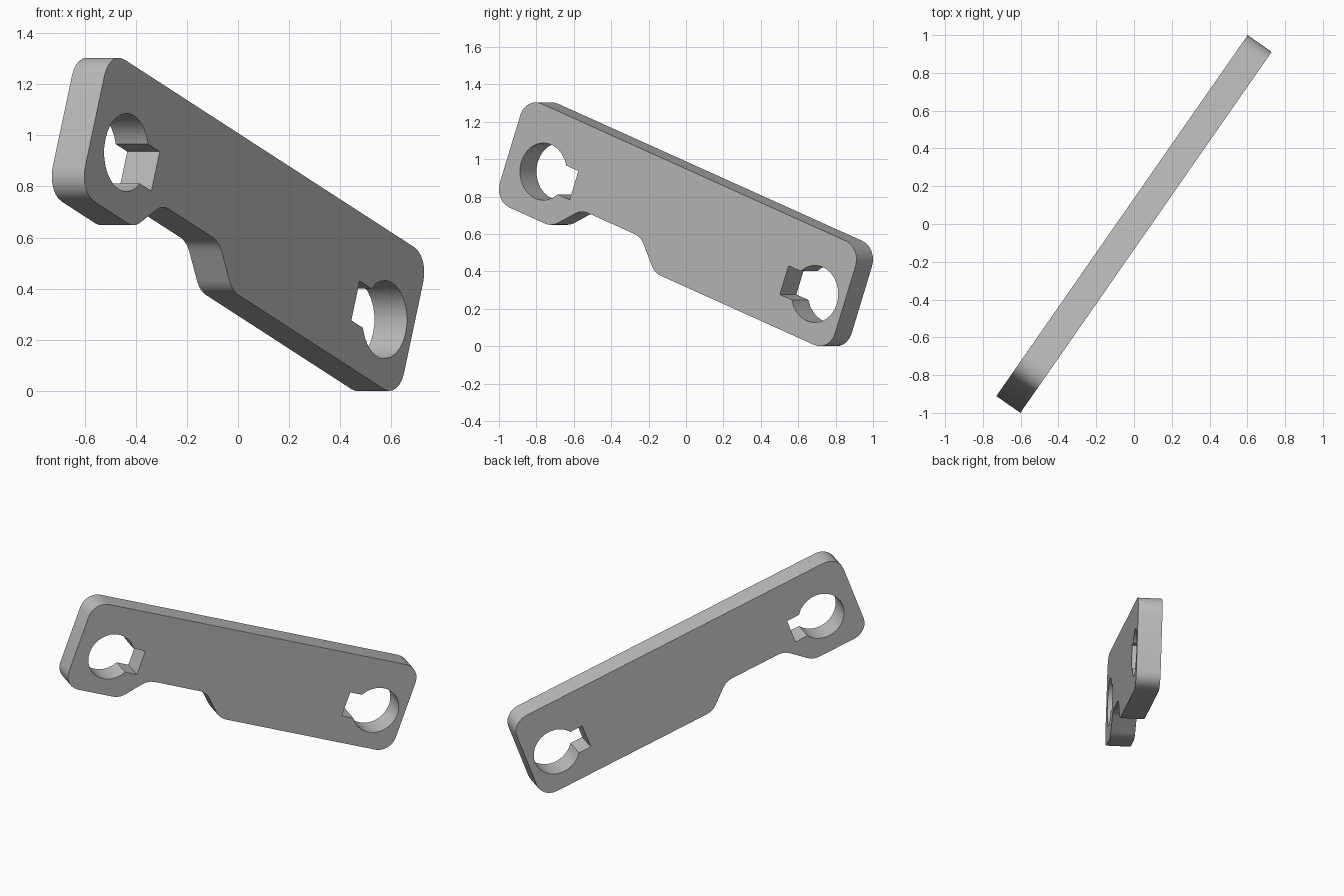
import bpy
import bmesh
from math import radians, cos, sin, asin, tan
from mathutils import Matrix, Vector

cube = bpy.data.objects.get("Cube")
if cube:
    bpy.data.objects.remove(cube, do_unlink=True)

THICKNESS = 0.155
LEFT, RIGHT, BOTTOM, TOP = -1.397, 0.931, 0.32, 0.913
HOLE_Q, HOLE_R, SLOT_HALF, SLOT_REACH = 0.577, 0.153, 0.082, 0.213


def rounded(corners, radius, step=radians(15)):
    """Replace every corner of a closed outline with an arc."""
    pts = []
    for i, c in enumerate(corners):
        p = Vector(c)
        a = (Vector(corners[i - 1]) - p).normalized()
        b = (Vector(corners[(i + 1) % len(corners)]) - p).normalized()
        turn = radians(180) - a.angle(b)
        start = p + a * radius * tan(turn / 2)
        centre = p + (a + b).normalized() * radius / cos(turn / 2)
        spoke = start - centre
        sign = 1 if (-a).cross(b) > 0 else -1
        n = max(2, round(turn / step))
        for k in range(n + 1):
            pts.append(centre + Matrix.Rotation(sign * turn * k / n, 2) @ spoke)
    return pts


def keyhole(p, side, segments=22):
    """Round hole with a square slot pointing along side (+1 or -1)."""
    gap = asin(SLOT_HALF / HOLE_R)
    pts = []
    for k in range(segments + 1):
        t = gap + (radians(360) - 2 * gap) * k / segments
        pts.append((p + side * HOLE_R * cos(t), HOLE_Q + HOLE_R * sin(t)))
    for q in (-SLOT_HALF, SLOT_HALF):
        pts.append((p + side * SLOT_REACH, HOLE_Q + q))
    return pts


# Outline with the notch in the lower edge, and the two keyholes
outline = rounded([(LEFT, BOTTOM), (-1.0, BOTTOM), (-0.848, 0.47),
                   (-0.435, 0.47), (-0.285, BOTTOM), (RIGHT, BOTTOM),
                   (RIGHT, TOP), (LEFT, TOP)], 0.105)
loops = [outline, keyhole(-1.152, 1), keyhole(0.734, -1)]

# Filled profile extruded to the plate thickness
curve = bpy.data.curves.new("link_plate_profile", "CURVE")
curve.dimensions = "2D"
curve.fill_mode = "BOTH"
curve.extrude = THICKNESS / 2
for loop in loops:
    spline = curve.splines.new("POLY")
    spline.points.add(len(loop) - 1)
    for point, co in zip(spline.points, loop):
        point.co = (co[0], co[1], 0, 1)
    spline.use_cyclic_u = True
plate = bpy.data.objects.new("link_plate", curve)
bpy.context.collection.objects.link(plate)
bpy.ops.object.select_all(action="DESELECT")
plate.select_set(True)
bpy.context.view_layer.objects.active = plate
bpy.ops.object.convert(target="MESH")
plate = bpy.context.view_layer.objects.active
plate.name = plate.data.name = "link_plate"

# Weld, stand upright, tilt and rest on the ground
bm = bmesh.new()
bm.from_mesh(plate.data)
bmesh.ops.remove_doubles(bm, verts=bm.verts, dist=0.0005)
bmesh.ops.recalc_face_normals(bm, faces=bm.faces)
bm.transform(Matrix.Rotation(radians(55.15), 4, "Z")
             @ Matrix.Rotation(radians(90), 4, "X")
             @ Matrix.Rotation(radians(-20.3), 4, "Z"))
for axis in range(3):
    values = [v.co[axis] for v in bm.verts]
    shift = min(values) if axis == 2 else (min(values) + max(values)) / 2
    for v in bm.verts:
        v.co[axis] -= shift
bm.to_mesh(plate.data)
bm.free()

# Plain grey finish
grey = bpy.data.materials.new("plain_grey")
grey.use_nodes = True
colour = (0.5, 0.5, 0.5, 1)
grey.diffuse_color = colour
grey.node_tree.nodes["Principled BSDF"].inputs["Base Color"].default_value = colour
plate.data.materials.clear()
plate.data.materials.append(grey)
bpy.ops.object.shade_smooth_by_angle(angle=radians(30))
